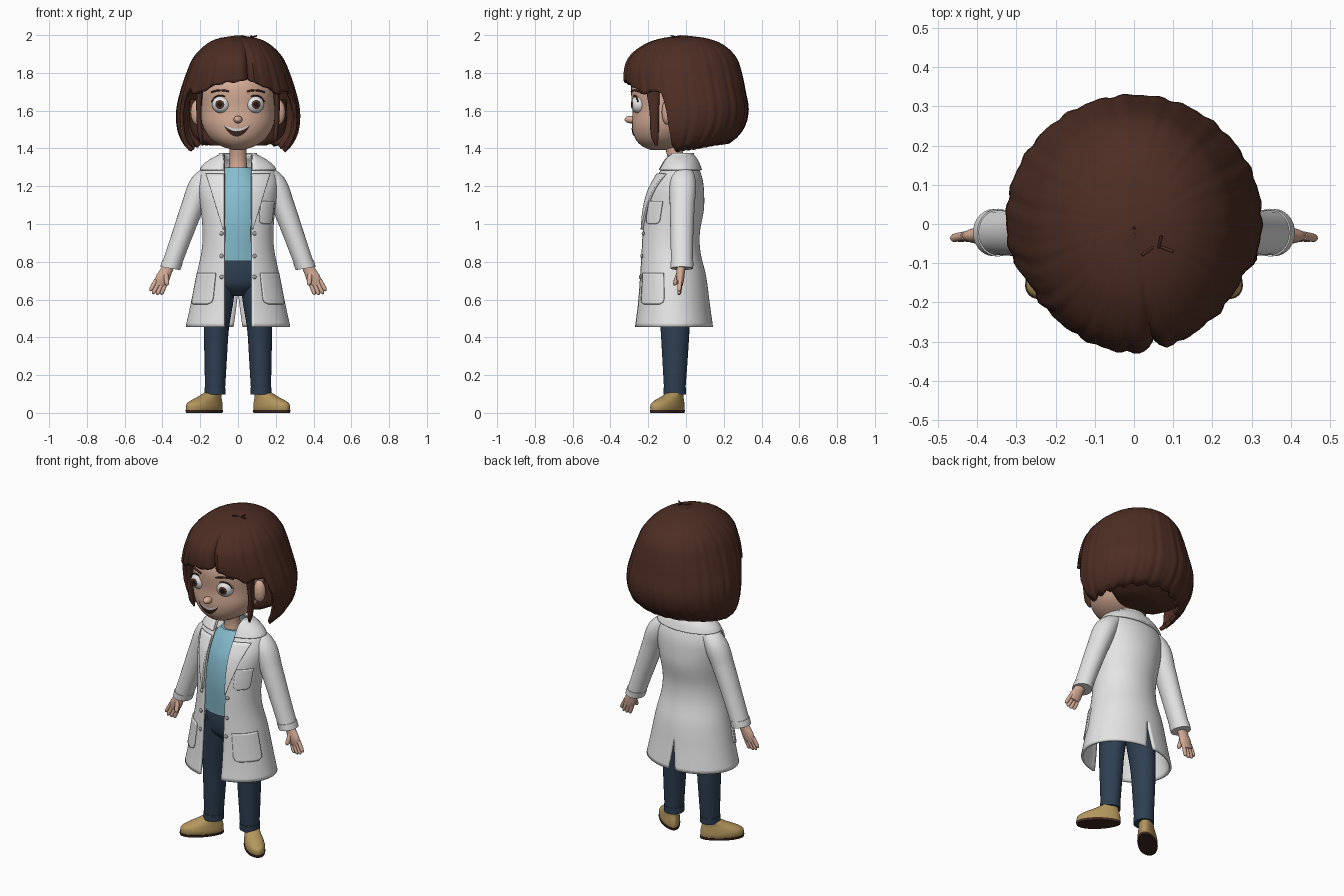
import bpy, bmesh
from math import sin, cos, pi, asin, exp, radians, sqrt
from mathutils import Vector, Matrix

if "Cube" in bpy.data.objects:
    bpy.data.objects.remove(bpy.data.objects["Cube"])


def material(name, *rgb):
    m = bpy.data.materials.new(name)
    m.use_nodes = True
    m.diffuse_color = (*rgb, 1)
    m.node_tree.nodes["Principled BSDF"].inputs["Base Color"].default_value = (*rgb, 1)
    return m


HAIR = material("hair brown", .075, .027, .017)
SKIN = material("skin", .68, .42, .31)
WHITE = material("coat white", .78, .78, .78)
BLUE = material("shirt blue", .24, .51, .62)
NAVY = material("trouser navy", .028, .05, .085)
TAN = material("shoe tan", .46, .31, .11)
DARK = material("dark brown", .05, .022, .015)
EYE = material("eye white", .85, .85, .87)
BLACK = material("pupil black", .008, .006, .006)
GREY = material("button grey", .4, .4, .41)
made = []


def finish(bm, name, mats, mirror=False, thick=0):
    me = bpy.data.meshes.new(name)
    bmesh.ops.recalc_face_normals(bm, faces=bm.faces)
    bm.to_mesh(me)
    bm.free()
    for m in mats:
        me.materials.append(m)
    ob = bpy.data.objects.new(name, me)
    bpy.context.collection.objects.link(ob)
    if mirror:
        ob.modifiers.new("mirror", 'MIRROR').merge_threshold = .001
    if thick:
        s = ob.modifiers.new("thickness", 'SOLIDIFY')
        s.thickness, s.offset = thick, 0
    made.append(ob)
    return ob


def skin(name, rings, mats, closed=True, mirror=False, thick=0, rule=None):
    """Bridge rows of points; closed rows are capped unless given thickness."""
    bm = bmesh.new()
    rows = [[bm.verts.new(p) for p in r] for r in rings]
    n = len(rows[0])
    for i in range(len(rows) - 1):
        for j in range(n if closed else n - 1):
            k = (j + 1) % n
            f = bm.faces.new((rows[i][j], rows[i][k], rows[i + 1][k], rows[i + 1][j]))
            f.material_index = rule(i) if rule else 0
    if closed and not thick:
        bm.faces.new(rows[0])
        bm.faces.new(rows[-1])
    return finish(bm, name, mats, mirror, thick)


def at(keys, t):
    """Smooth interpolation of key rows by their ascending first value."""
    t = min(max(t, keys[0][0]), keys[-1][0])
    i = 0
    while i < len(keys) - 2 and t > keys[i + 1][0]:
        i += 1
    a, b = keys[i], keys[i + 1]
    p, q = keys[max(i - 1, 0)], keys[min(i + 2, len(keys) - 1)]
    h = b[0] - a[0]
    u = (t - a[0]) / h
    out = []
    for c in range(1, len(a)):
        m0 = (b[c] - p[c]) / (b[0] - p[0]) * h
        m1 = (q[c] - a[c]) / (q[0] - a[0]) * h
        d = b[c] - a[c]
        out.append(a[c] + u * m0 + u * u * (3 * d - 2 * m0 - m1) + u ** 3 * (m0 + m1 - 2 * d))
    return out


def span(a, b, n):
    return [a + (b - a) * i / n for i in range(n + 1)]


def circle(n):
    return span(0, 2 * pi, n)[:-1]


def around(keys, z, a, off=0):
    """Point on a body whose keys are height, half width, front y, back y."""
    rx, yf, yb = at(keys, z)
    return Vector(((rx + off) * sin(a), (yf + yb) / 2 - ((yb - yf) / 2 + off) * cos(a), z))


def body(name, keys, mat, rows=24):
    return skin(name, [[around(keys, z, a) for a in circle(40)]
                       for z in span(keys[0][0], keys[-1][0], rows)], [mat])


def tube(name, keys, mat, rows=16, n=20, mirror=True):
    """Limb from keys: height, x, y, radius across, radius in depth."""
    rings = []
    for z in span(keys[0][0], keys[-1][0], rows):
        x, y, ru, rv = at(keys, z)
        lo, hi = at(keys, z - .004), at(keys, z + .004)
        t = Vector((hi[0] - lo[0], hi[1] - lo[1], .008)).normalized()
        u = Vector((0, 1, 0)).cross(t).normalized()
        v = t.cross(u)
        rings.append([Vector((x, y, z)) + u * ru * cos(a) + v * rv * sin(a) for a in circle(n)])
    return skin(name, rings, [mat], mirror=mirror)


def finger(name, tip, root, r, mat, mirror=True):
    d = [root[i] - tip[i] for i in range(3)]
    keys = [(tip[2] + d[2] * t, tip[0] + d[0] * t, tip[1] + d[1] * t, r * k, r * k)
            for t, k in ((0, .3), (.06, .7), (.18, 1), (1, 1.1))]
    return tube(name, keys, mat, 14, 10, mirror)


def blob(name, loc, radii, mats, turn=0, mirror=False, bands=()):
    """Ellipsoid facing forward; bands give cone angles for inner colours."""
    bm = bmesh.new()
    bmesh.ops.create_uvsphere(bm, u_segments=28, v_segments=24, radius=1)
    for f in bm.faces:
        c = f.calc_center_median().normalized().z
        f.material_index = sum(c > cos(radians(b)) for b in bands)
    bm.transform(Matrix.Translation(loc) @ Matrix.Rotation(radians(turn), 4, 'Z')
                 @ Matrix.Diagonal((*radii, 1)) @ Matrix.Rotation(pi / 2, 4, 'X'))
    return finish(bm, name, mats, mirror)


def line(name, pts, r, mat, mirror=True):
    cu = bpy.data.curves.new(name, 'CURVE')
    cu.dimensions, cu.bevel_depth, cu.bevel_resolution = '3D', r, 2
    cu.use_fill_caps = True
    s = cu.splines.new('POLY')
    s.points.add(len(pts) - 1)
    for p, q in zip(s.points, pts):
        p.co = (*q, 1)
    cu.materials.append(mat)
    ob = bpy.data.objects.new(name, cu)
    bpy.context.collection.objects.link(ob)
    if mirror:
        ob.modifiers.new("mirror", 'MIRROR')


# Head and face
head = [(1.393, .03, -.19, -.1), (1.41, .085, -.23, -.03), (1.45, .145, -.268, .03), (1.52, .187, -.285, .07),
        (1.6, .198, -.283, .1), (1.75, .198, -.285, .12), (1.88, .14, -.2, .1)]
body("head", head, SKIN, 30)


def face(x, z, off):
    rx, yf, yb = at(head, z)
    return (x, (yf + yb) / 2 - (yb - yf) / 2 * sqrt(max(0, 1 - (x / rx) ** 2)) - off, z)


tube("neck", [(1.24, 0, -.05, .06, .055), (1.34, 0, -.055, .045, .042), (1.45, 0, -.07, .05, .05)], SKIN, mirror=False)
blob("nose", (0, -.292, 1.553), (.023, .033, .02), [SKIN])
blob("ears", (.215, -.1, 1.592), (.036, .028, .066), [SKIN], 15, True)
blob("eyes", (.089, -.25, 1.633), (.049, .042, .047), [EYE, HAIR, BLACK], 12, True, (33, 17))
line("lashes", [(.092 + .049 * cos(a), -.274 + .02 * max(0, cos(a)), 1.633 + .047 * sin(a))
                for a in span(.3, 2.8, 14)], .004, DARK)
line("eyebrows", [face(x, 1.708 - 4 * (x - .09) ** 2, .004) for x in span(.05, .14, 8)], .005, HAIR)
mouth = []
for s in span(0, 1, 6):
    mouth.append([])
    for t in span(-1, 1, 20):
        top, low = 1.505 + .022 * t * t, 1.527 - .064 * (1 - t * t) ** .8
        mouth[-1].append(face(-.006 + .07 * t, top + (low - top) * s, .005))
skin("mouth", mouth, [EYE, DARK], False, rule=lambda i: int(i > 1))

# Bob of hair with a parting and a short fringe
bob = [(1.38, .235, -.2, .1), (1.43, .28, -.25, .215), (1.5, .31, -.29, .29), (1.6, .316, -.3, .32),
       (1.7, .295, -.31, .305), (1.8, .262, -.318, .285), (1.88, .225, -.292, .255),
       (1.945, .16, -.21, .185), (1.975, .095, -.12, .1), (1.988, .01, -.02, 0)]
hem = [(0, 1.755), (25, 1.735), (45, 1.69), (66, 1.68), (76, 1.43), (100, 1.4), (140, 1.425), (180, 1.44)]
rings = []
for t in span(0, 1, 30):
    rings.append([])
    for a in span(-pi, pi, 160)[:-1]:
        part = exp(-((a - .2) / .07) ** 2)
        low = at(hem, abs(a) * 180 / pi)[0] + .03 * part + .005 * sin(23 * a)
        wave = t * (.0025 * sin(26 * a) + .002 * sin(41 * a + 1) - .03 * part)
        rings[-1].append(around(bob, 1.988 - (1.988 - low) * t ** 1.7, a, wave))
rings.insert(0, [Vector((0, -.01, 1.989))] * 160)
skin("hair", rings, [HAIR], thick=.02)
body("hair_underlayer", [(1.415, .15, -.03, .12), (1.45, .22, -.03, .19), (1.52, .255, -.035, .26),
                         (1.66, .26, -.05, .28)], HAIR)
tube("side_locks", [(1.415, .187, -.155, .004, .006), (1.46, .198, -.165, .012, .02), (1.6, .207, -.168, .014, .026),
                    (1.76, .2, -.18, .02, .04)], HAIR)
for i, (x, y) in enumerate(((.02, -.08), (.07, -.03), (.1, -.07))):
    line("crown_wisp_%d" % i, [(.06, -.06, 1.97), (.06 + (x - .06) / 3, -.06, 1.99), (x, y, 1.996)], .004, HAIR, False)

# Shirt and trousers
body("shirt", [(.805, .157, -.187, .035), (1, .148, -.2, .035), (1.15, .15, -.183, .05),
               (1.24, .115, -.145, .035), (1.3, .066, -.108, 0)], BLUE)
body("trouser_seat", [(.62, .06, -.11, 0), (.67, .13, -.16, .02), (.74, .152, -.175, .03), (.83, .145, -.172, .02)], NAVY)
tube("trouser_legs", [(.1, .122, -.06, .052, .055), (.3, .118, -.058, .06, .068), (.45, .114, -.058, .066, .077),
                      (.62, .095, -.06, .074, .088), (.75, .08, -.07, .07, .09)], NAVY, n=28)
tube("trouser_cuffs", [(.098, .122, -.06, .056, .059), (.135, .122, -.06, .0565, .0595)], NAVY, 2, 28)

# Open coat: one half, mirrored, with a slit at the back
coat = [(.455, .27, -.27, .137), (.57, .245, -.256, .12), (.72, .215, -.246, .1), (.85, .187, -.24, .07),
        (.95, .18, -.235, .066), (1.08, .19, -.222, .088), (1.18, .203, -.193, .088), (1.24, .2, -.16, .08),
        (1.3, .175, -.125, .06), (1.335, .135, -.108, .045), (1.365, .08, -.092, .022)]


def edge(z, x=.07):
    return asin(min(.97, x / at(coat, z)[0]))


def coat_patch(name, z0, z1, left, right, off, thick, mirror=True):
    """Plate on the coat between two angles given by functions of height."""
    skin(name, [[around(coat, z, a, off) for a in span(left(z), right(z), 16)] for z in span(z0, z1, 16)],
         [WHITE], False, mirror, thick)


skin("coat", [[around(coat, z, a) for a in span(edge(z), pi - .09 * max(0, (.64 - z) / .185), 40)]
              for z in span(.455, 1.365, 44)], [WHITE], False, True, .014)
coat_patch("lapels", .97, 1.265, lambda z: edge(z, .068), lambda z: edge(z, .072 + .29 * (z - .97)), .013, .012)
coat_patch("collar", 1.285, 1.375, lambda z: edge(z, .068), lambda z: pi, .013, .014)


def pocket(name, z0, z1, a0, a1, mirror):
    def inset(z):
        k = max(0, 1 - (z - z0) / .03)
        return .13 * (1 - sqrt(1 - k * k))
    coat_patch(name, z0, z1, lambda z: a0 + inset(z), lambda z: a1 - inset(z), .01, .009, mirror)


pocket("hip_pockets", .575, .74, radians(32), radians(76), True)
pocket("chest_pocket", 1.0, 1.12, radians(36), radians(68), False)
for i, z in enumerate((.95, .83, .72)):
    blob("buttons_%d" % i, around(coat, z, edge(z, .083), .01), (.011, .007, .011), [GREY], 20, True)

# Sleeves and hands
tube("sleeves", [(.77, .357, -.022, .05, .057), (.93, .3, -.022, .054, .06), (1.1, .238, -.02, .06, .066),
                 (1.21, .193, -.016, .063, .07), (1.275, .14, -.014, .045, .055)], WHITE, 24, 28)
tube("sleeve_cuffs", [(.765, .359, -.022, .053, .06), (.8, .347, -.022, .054, .061)], WHITE, 3, 28)
tube("palms", [(.675, .416, -.03, .03, .013), (.71, .4, -.03, .037, .02), (.745, .383, -.028, .032, .022),
               (.8, .355, -.024, .028, .026)], SKIN)
for i, (w, ln) in enumerate(((-.026, .065), (-.009, .075), (.009, .078), (.026, .068))):
    root = Vector((.408 + w * .9, -.03, .695 + w * .42))
    finger("fingers_%d" % i, root + Vector((.42 + w * 3, -.1, -.9)) * ln, root, .0105, SKIN)
finger("thumbs", (.375, -.062, .675), (.382, -.038, .74), .012, SKIN)

# Shoes, turned outwards
heel, fwd, side = Vector((.12, -.045, 0)), Vector((.74, -.673, 0)), Vector((.673, .74, 0))


def shoe(name, keys, mat, rows):
    rings = []
    for z in span(keys[0][0], keys[-1][0], rows):
        mid, ln, w = at(keys, z)
        rings.append([heel + fwd * (mid + ln * cos(a)) + side * w * sin(a) * (1 + .12 * cos(a)) + Vector((0, 0, z))
                      for a in circle(32)])
    skin(name, rings, [mat], mirror=True)


shoe("shoes", [(.01, .077, .12, .05), (.03, .077, .122, .054), (.05, .074, .118, .052), (.068, .06, .1, .048),
               (.085, .04, .076, .043), (.108, .014, .05, .04)], TAN, 14)
shoe("soles", [(0, .077, .122, .052), (.014, .077, .125, .055)], DARK, 2)
for i, (s, z) in enumerate(((.085, .092), (.103, .087), (.122, .079))):
    c = heel + fwd * s + Vector((0, 0, z))
    line("laces_%d" % i, [c - side * .018 - Vector((0, 0, .004)), c, c + side * .018 - Vector((0, 0, .004))], .003, DARK)

# Smooth shading with crisp edges
bpy.ops.object.select_all(action='DESELECT')
for ob in made:
    ob.select_set(True)
bpy.context.view_layer.objects.active = made[0]
bpy.ops.object.shade_smooth_by_angle(angle=radians(45))
